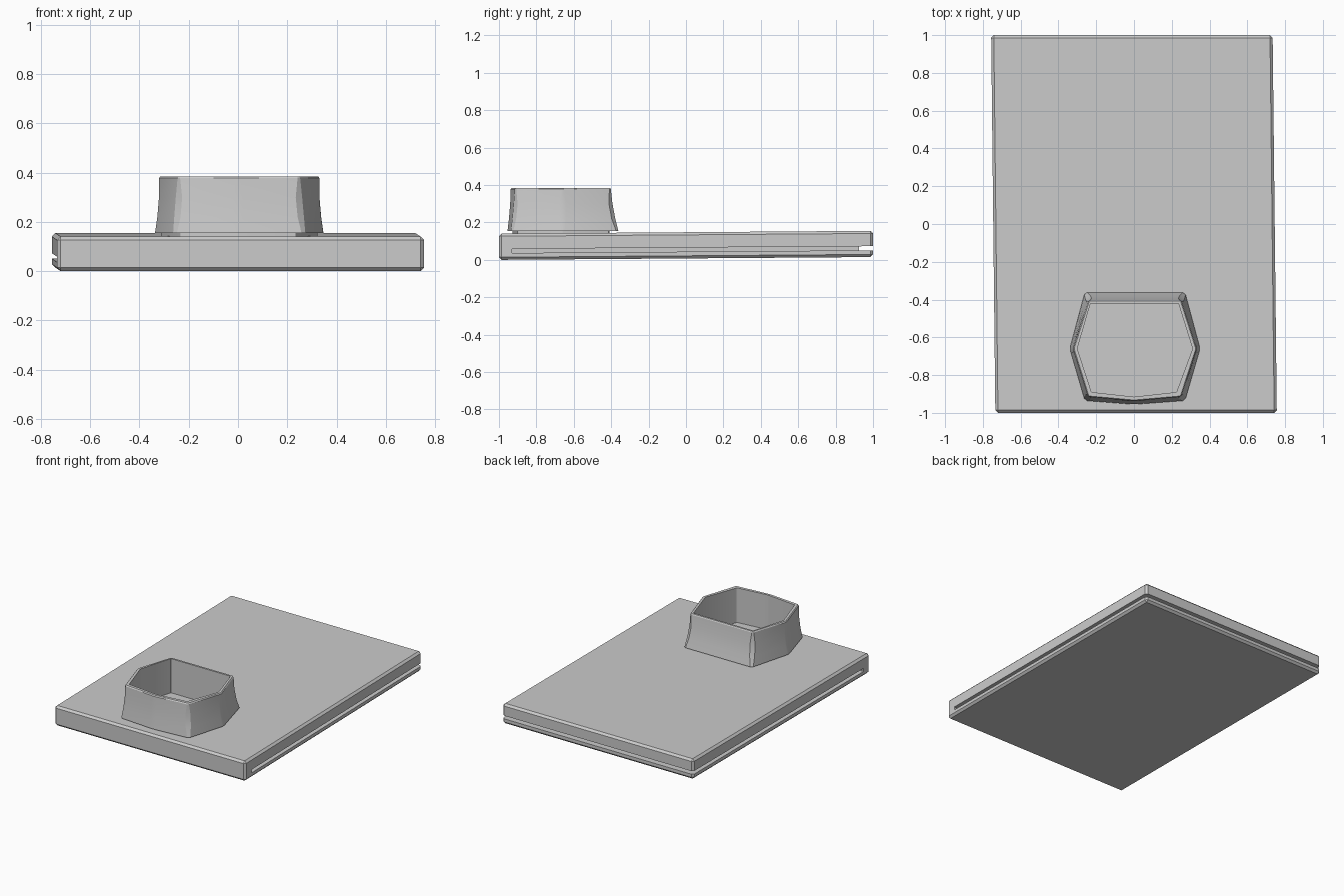
import bpy, bmesh
from mathutils import Vector

if "Cube" in bpy.data.objects:
    bpy.data.objects.remove(bpy.data.objects["Cube"])


def tilt(co):
    # the slab is slightly skewed and rises a little towards the back
    return Vector((co.x - 0.011 * co.y, co.y, co.z + 0.0075 * (co.y + 1)))


def prism(name, outline, z0, z1, chamfer=0):
    bm = bmesh.new()
    face = bm.faces.new([bm.verts.new((x, y, z0)) for x, y in outline])
    ext = bmesh.ops.extrude_face_region(bm, geom=[face])
    for v in ext["geom"]:
        if isinstance(v, bmesh.types.BMVert):
            v.co.z = z1
    bmesh.ops.recalc_face_normals(bm, faces=bm.faces)
    if chamfer:
        bmesh.ops.bevel(bm, geom=bm.edges[:], offset=chamfer, segments=1, affect='EDGES')
    for v in bm.verts:
        v.co = tilt(v.co)
    return finish(name, bm)


def finish(name, bm):
    mesh = bpy.data.meshes.new(name)
    bm.to_mesh(mesh)
    bm.free()
    obj = bpy.data.objects.new(name, mesh)
    bpy.context.collection.objects.link(obj)
    return obj


# slab with a groove around left, back and right sides
W, D = 0.745, 0.075
slab = prism("slab", [(-W, -1), (W, -1), (W, 1), (-W, 1)], 0, 0.14, 0.014)
o, i = W + 0.1, W - D
groove = prism("groove_cutter", [(-o, -0.93), (-i, -0.93), (-i, 0.925), (i, 0.925),
                                 (i, -0.93), (o, -0.93), (o, 1.1), (-o, 1.1)], 0.036, 0.058)
groove.hide_render = True
groove.hide_set(True)
cut = slab.modifiers.new("groove", 'BOOLEAN')
cut.operation = 'DIFFERENCE'
cut.solver = 'EXACT'
cut.object = groove

# cup outlines, anticlockwise seen from above
bottom = [(-0.34, -0.66), (-0.26, -0.935), (0, -0.955), (0.27, -0.935),
          (0.35, -0.66), (0.27, -0.362), (-0.26, -0.362)]
top = [(-0.323, -0.66), (-0.243, -0.915), (0, -0.938), (0.25, -0.915),
       (0.333, -0.66), (0.25, -0.402), (-0.24, -0.402)]
inner = [(-0.30, -0.66), (-0.225, -0.89), (0, -0.915), (0.225, -0.89),
         (0.31, -0.66), (0.235, -0.42), (-0.23, -0.42)]


def blend(a, b, t):
    return [(p[0] + (q[0] - p[0]) * t, p[1] + (q[1] - p[1]) * t) for p, q in zip(a, b)]


def grow(pts, d):
    c = Vector((0.005, -0.66))
    return [tuple(Vector(p) + (Vector(p) - c).normalized() * d) for p in pts]


def clipped(pts, cut):
    # replaces each corner by two points a short way along its sides
    out = []
    for k, p in enumerate(pts):
        p = Vector(p)
        for q in (pts[k - 1], pts[(k + 1) % len(pts)]):
            out.append(p + (Vector(q) - p).normalized() * cut)
    return out


# flared cup: foot, outer wall, rim, inner wall down to the slab
foot = grow(inner, 0.014)
rings = [(foot, 0.004, 0.13), (foot, 0.004, 0.155), (bottom, 0.012, 0.155),
         (blend(bottom, top, 0.4), 0.02, 0.22), (blend(bottom, top, 0.78), 0.02, 0.30),
         (top, 0.008, 0.378), (grow(top, -0.006), 0.004, 0.385),
         (inner, 0.003, 0.385), (inner, 0.003, 0.13)]
bm = bmesh.new()
loops = [[bm.verts.new((p.x, p.y, z)) for p in clipped(pts, c)] for pts, c, z in rings]
for a, b in zip(loops, loops[1:] + loops[:1]):
    for k in range(len(a)):
        n = (k + 1) % len(a)
        bm.faces.new((a[k], a[n], b[n], b[k]))
bmesh.ops.recalc_face_normals(bm, faces=bm.faces)
cup = finish("hexagonal_cup", bm)
bpy.context.view_layer.objects.active = cup
cup.select_set(True)
bpy.ops.object.shade_smooth_by_angle(angle=0.35)
